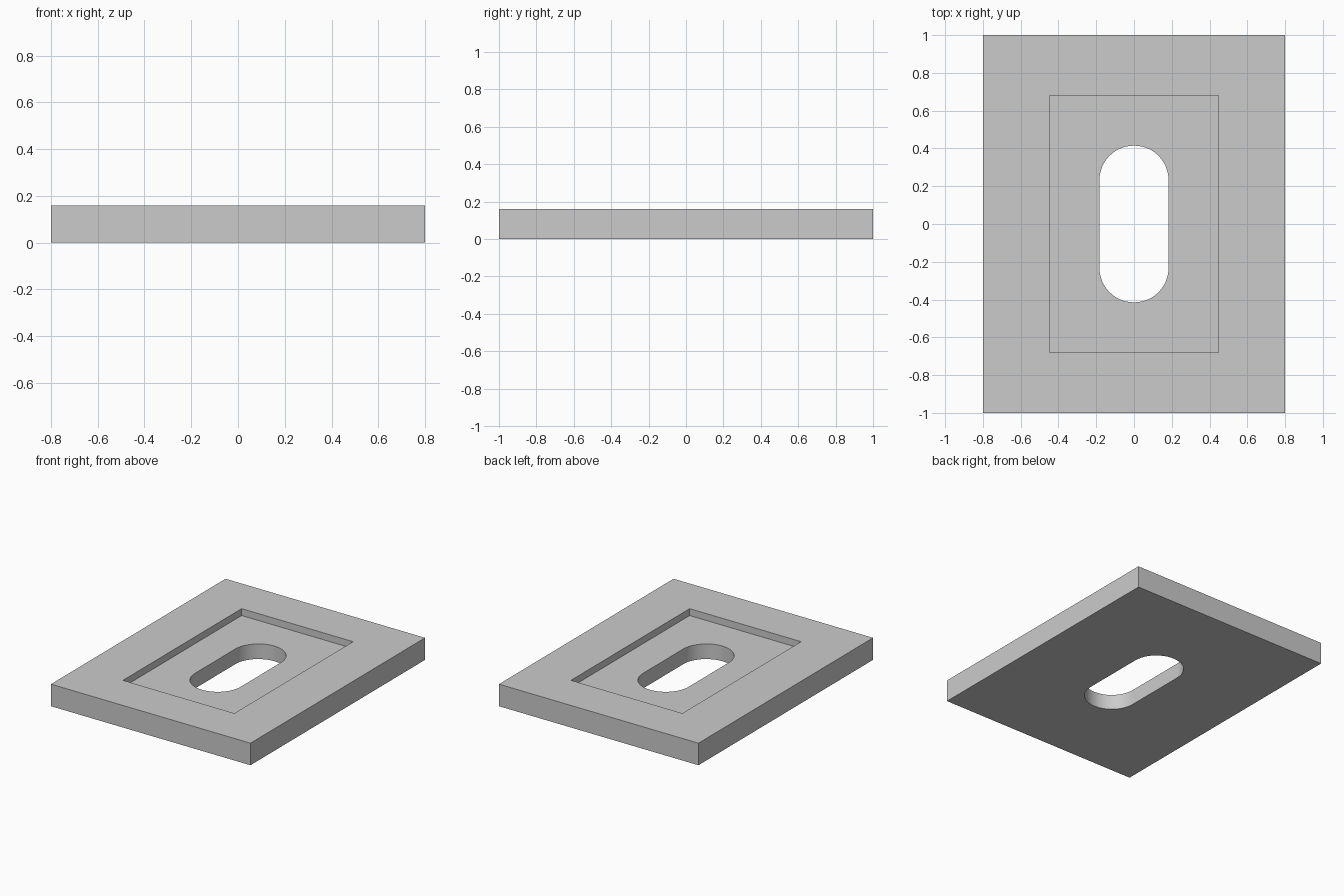
import bpy
import bmesh
from math import cos, sin, pi

old = bpy.data.objects.get("Cube")
if old:
    bpy.data.objects.remove(old, do_unlink=True)

WIDTH, LENGTH, HEIGHT = 1.6, 2.0, 0.16
RECESS_X, RECESS_Y, RECESS_DEPTH = 0.447, 0.68, 0.05
SLOT_RADIUS, SLOT_CENTRE = 0.183, 0.232
ARC_STEPS = 24

grey = bpy.data.materials.new("plain grey")
grey.use_nodes = True
colour = (0.6, 0.6, 0.6, 1)
grey.diffuse_color = colour
grey.node_tree.nodes["Principled BSDF"].inputs["Base Color"].default_value = colour


def prism(name, outline, bottom, top):
    """Extrude a flat outline upward into a closed solid."""
    bm = bmesh.new()
    base = bm.faces.new([bm.verts.new((x, y, bottom)) for x, y in outline])
    raised = bmesh.ops.extrude_face_region(bm, geom=[base])["geom"]
    verts = [g for g in raised if isinstance(g, bmesh.types.BMVert)]
    bmesh.ops.translate(bm, verts=verts, vec=(0, 0, top - bottom))
    bmesh.ops.recalc_face_normals(bm, faces=bm.faces)
    mesh = bpy.data.meshes.new(name)
    bm.to_mesh(mesh)
    bm.free()
    mesh.materials.append(grey)
    obj = bpy.data.objects.new(name, mesh)
    bpy.context.collection.objects.link(obj)
    return obj


def rectangle(x, y):
    return [(-x, -y), (x, -y), (x, y), (-x, y)]


def slot_outline(radius, centre):
    points = []
    for start, side in ((0, 1), (pi, -1)):
        for i in range(ARC_STEPS + 1):
            a = start + pi * i / ARC_STEPS
            points.append((radius * cos(a), side * centre + radius * sin(a)))
    return points


# Rectangular plate
plate = prism("plate", rectangle(WIDTH / 2, LENGTH / 2), 0, HEIGHT)

# Shallow recess in the top, and rounded slot through the middle
cutters = [
    prism("recess_cutter", rectangle(RECESS_X, RECESS_Y), HEIGHT - RECESS_DEPTH, HEIGHT + 0.1),
    prism("slot_cutter", slot_outline(SLOT_RADIUS, SLOT_CENTRE), -0.1, HEIGHT + 0.1),
]
bpy.context.view_layer.objects.active = plate
plate.select_set(True)
for cutter in cutters:
    cutter.hide_render = True
    cut = plate.modifiers.new(cutter.name, "BOOLEAN")
    cut.operation = "DIFFERENCE"
    cut.solver = "EXACT"
    cut.object = cutter
    bpy.ops.object.modifier_apply(modifier=cut.name)
    bpy.data.objects.remove(cutter, do_unlink=True)

# Smooth slot ends with crisp edges elsewhere
bpy.ops.object.shade_smooth_by_angle(angle=pi / 6)
